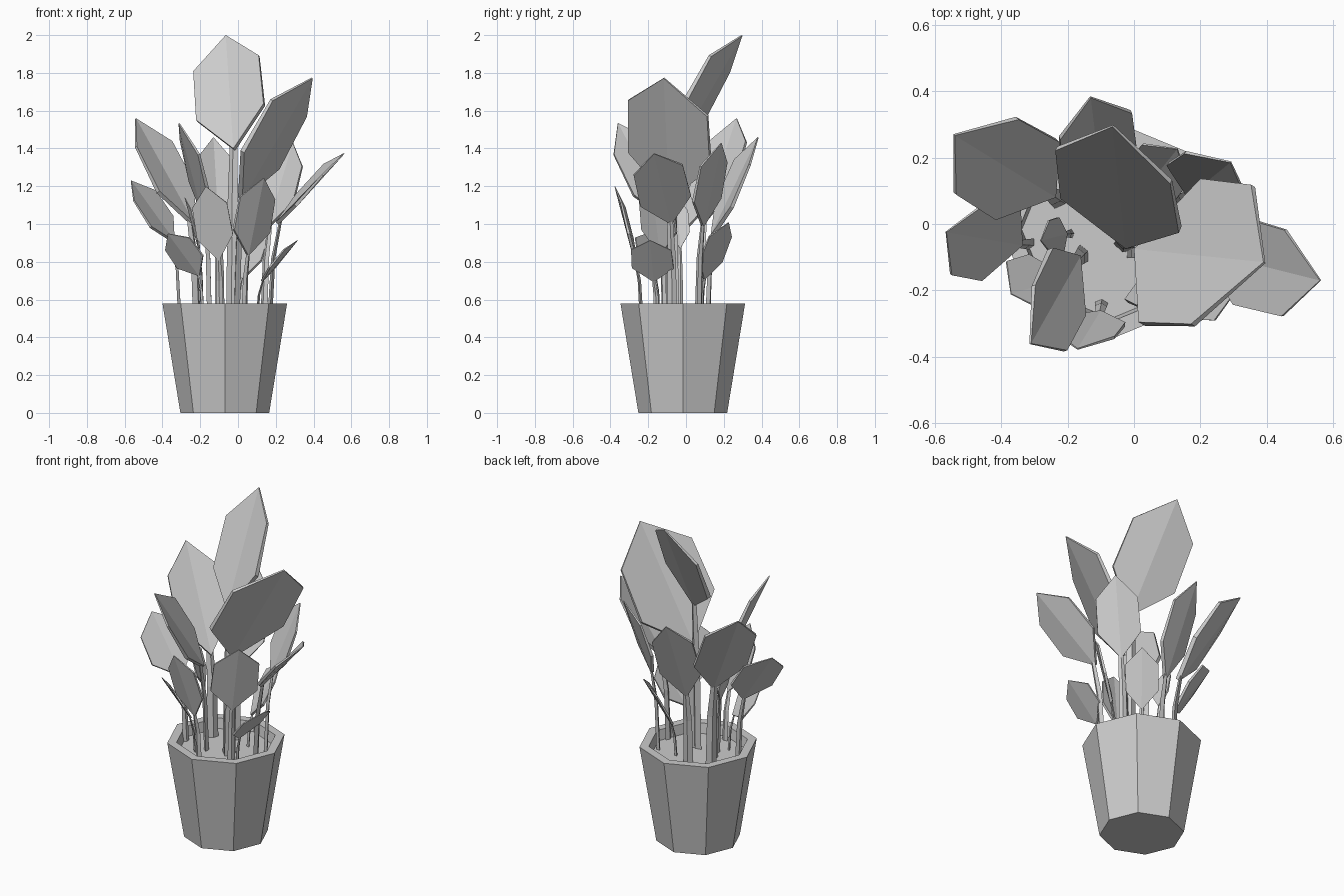
import bpy, math
from mathutils import Vector as V

if "Cube" in bpy.data.objects:
    bpy.data.objects.remove(bpy.data.objects["Cube"])

PC = V((-0.07, -0.017, 0))      # pot centre


def make(name, verts, faces):
    me = bpy.data.meshes.new(name)
    me.from_pydata([tuple(v) for v in verts], [], faces)
    me.update()
    ob = bpy.data.objects.new(name, me)
    bpy.context.collection.objects.link(ob)
    return ob


def loft(name, rings, cap_start=True, cap_end=True):
    """Skin a list of equal-length vertex rings."""
    n = len(rings[0])
    verts = [v for r in rings for v in r]
    faces = [(k * n + i, k * n + (i + 1) % n, (k + 1) * n + (i + 1) % n, (k + 1) * n + i)
             for k in range(len(rings) - 1) for i in range(n)]
    if cap_start:
        faces.append(tuple(reversed(range(n))))
    if cap_end:
        faces.append(tuple(range((len(rings) - 1) * n, len(rings) * n)))
    return make(name, verts, faces)


def octagon(r, z):
    return [PC + V((r * math.cos(i * math.pi / 4), r * math.sin(i * math.pi / 4), z))
            for i in range(8)]


# Octagonal pot with a thick rim, and the soil inside it
loft("pot", [octagon(.235, 0), octagon(.33, .58), octagon(.278, .58), octagon(.268, .52)],
     cap_end=False)
make("soil", octagon(.268, .52), [tuple(range(8))])


def leaf(i, base, tip, side):
    base, tip, side = V(base), V(tip), V(side)
    axis = tip - base
    L = axis.length
    a = axis / L
    w = side - base
    w -= a * w.dot(a)                      # half width, square to the midrib
    if w.cross(a).z < 0:
        w = -w
    n = w.cross(a).normalized()            # upper side of the blade
    near = base + axis * .31 + n * L * .025
    far = base + axis * .73 + n * L * .04

    # Folded six-sided blade, thicker towards its base
    top = [base, near + w, far + w * .97, tip, far - w * .97, near - w]
    thick = (.04, .035, .022, .01, .022, .035)
    low = [p - n * L * t for p, t in zip(top, thick)]
    faces = [(0, 1, 2, 3), (0, 3, 4, 5), (9, 8, 7, 6), (11, 10, 9, 6)]
    faces += [(k, k + 6, (k + 1) % 6 + 6, (k + 1) % 6) for k in range(6)]
    make(f"leaf_{i}", top + low, faces)

    # Flattened stem, upright at the soil and bending out to the blade
    out = V((base.x - PC.x, base.y - PC.y, 0))
    foot = PC + out * min(.9, .245 / max(out.length, .01)) + V((0, 0, .5))
    d = V((w.x, w.y, 0)).normalized()
    t = V((-d.y, d.x, 0))
    end = base + axis * .06 - n * L * .015
    rings = []
    for f, g, s in ((0, 0, 1), (.6, .3, .9), (1, 1, .6)):
        c = foot.lerp(end, g)
        c.z = foot.z + (end.z - foot.z) * f
        p, q = d * L * .048 * s, t * L * .024 * s
        rings.append([c + p, c + q, c - p, c - q])
    loft(f"stem_{i}", rings)


# Leaves: base, tip and one upper side corner
LEAVES = [
    ((-.025, -.075, 1.40), (-.065, .293, 2.00), (.125, .135, 1.87)),
    ((0, -.075, 1.14), (.39, -.115, 1.775), (.187, -.32, 1.64)),
    ((-.235, .08, 1.01), (-.54, .267, 1.56), (-.38, .345, 1.46)),
    ((-.10, .13, .94), (-.13, .38, 1.46), (-.01, .35, 1.30)),
    ((-.16, -.095, 1.03), (-.31, -.36, 1.535), (-.22, -.39, 1.36)),
    ((.20, -.08, 1.01), (.56, -.17, 1.375), (.46, -.28, 1.25)),
    ((.16, .08, .99), (.29, .185, 1.43), (.345, .08, 1.28)),
    ((-.10, -.26, .81), (-.17, -.375, 1.20), (-.06, -.36, 1.13)),
    ((.045, -.125, .835), (.135, -.185, 1.245), (.215, -.085, 1.17)),
    ((.12, -.17, .70), (.315, -.19, .915), (.25, -.295, .86)),
    ((-.335, -.065, .91), (-.565, -.025, 1.23), (-.535, -.155, 1.08)),
    ((-.20, -.16, .73), (-.37, -.21, .95), (-.235, -.27, .895)),
    ((.02, .09, .71), (.13, .225, 1.01), (.03, .25, .93)),
    ((-.20, -.03, .87), (-.28, -.05, 1.14), (-.25, -.10, 1.06)),
]
for i, pts in enumerate(LEAVES, 1):
    leaf(i, *pts)
